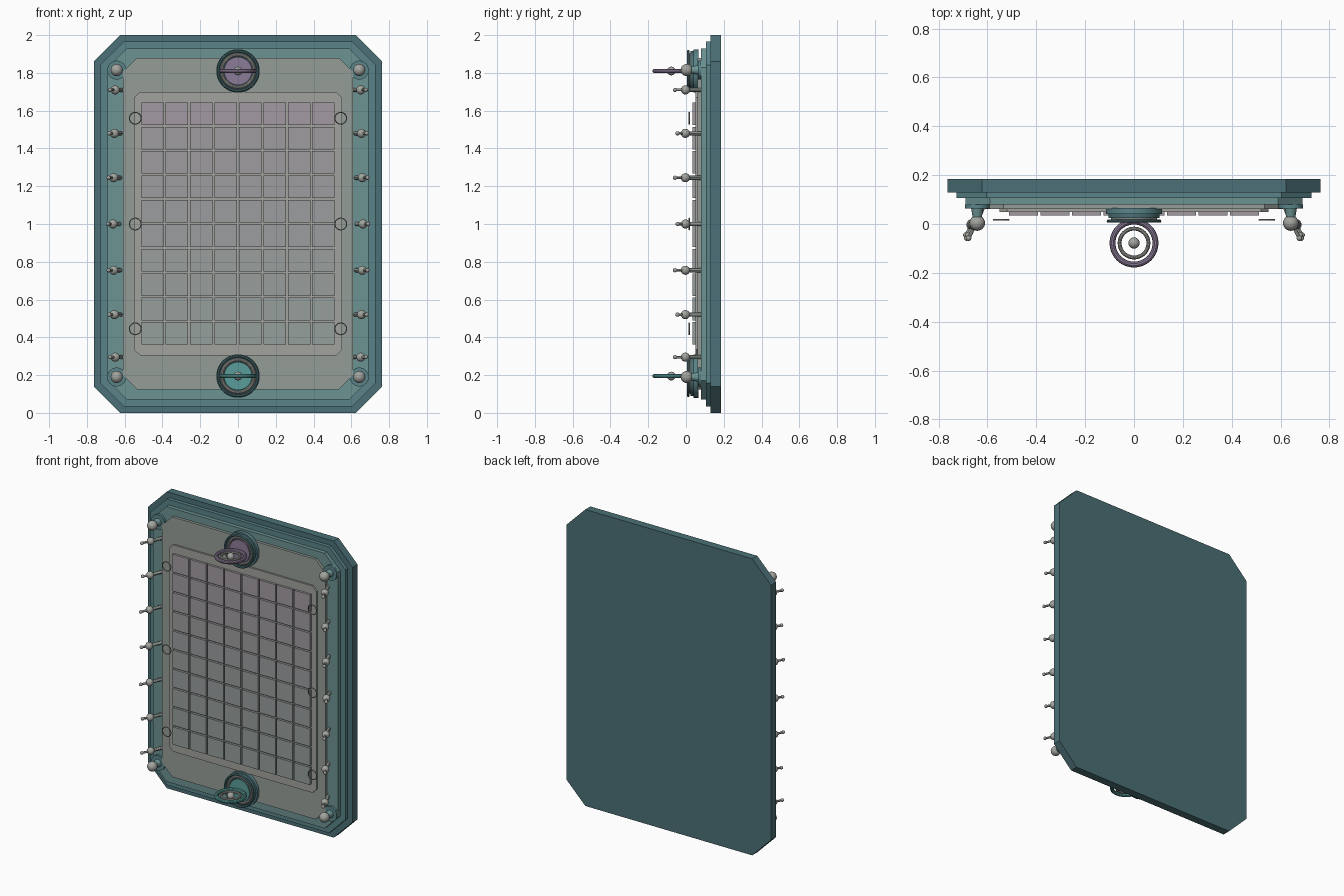
import bpy, bmesh, math
from mathutils import Vector

if "Cube" in bpy.data.objects:
    bpy.data.objects.remove(bpy.data.objects["Cube"])


def mat(name, c):
    m = bpy.data.materials.new(name)
    m.diffuse_color = (*c, 1)
    m.use_nodes = True
    m.node_tree.nodes["Principled BSDF"].inputs["Base Color"].default_value = m.diffuse_color
    return m


TEAL = mat("dark_teal", (0.07, 0.16, 0.18))
TEAL2 = mat("mid_teal", (0.10, 0.23, 0.25))
TEAL3 = mat("light_teal", (0.15, 0.29, 0.29))
STONE = mat("grey_green", (0.30, 0.34, 0.31))
PALE = mat("pale_grey", (0.36, 0.37, 0.34))
PURPLE = mat("purple", (0.26, 0.20, 0.31))
AQUA = mat("aqua", (0.10, 0.34, 0.32))


def finish(name, bm, m, smooth=False):
    bmesh.ops.recalc_face_normals(bm, faces=bm.faces)
    me = bpy.data.meshes.new(name)
    bm.to_mesh(me)
    bm.free()
    ob = bpy.data.objects.new(name, me)
    bpy.context.collection.objects.link(ob)
    me.materials.append(m)
    if smooth:
        bpy.context.view_layer.objects.active = ob
        bpy.ops.object.select_all(action='DESELECT')
        ob.select_set(True)
        bpy.ops.object.shade_smooth_by_angle()
    return ob


def plate(name, hx, z0, z1, c, y0, y1, m):
    """Board with clipped corners, extruded from y0 to y1."""
    pts = [(-hx + c, z0), (hx - c, z0), (hx, z0 + c), (hx, z1 - c),
           (hx - c, z1), (-hx + c, z1), (-hx, z1 - c), (-hx, z0 + c)]
    bm = bmesh.new()
    f = bm.faces.new([bm.verts.new((x, y0, z)) for x, z in pts])
    ext = bmesh.ops.extrude_face_region(bm, geom=[f])
    vs = [v for v in ext["geom"] if isinstance(v, bmesh.types.BMVert)]
    bmesh.ops.translate(bm, verts=vs, vec=(0, y1 - y0, 0))
    return finish(name, bm, m)


def rod(name, a, b, r, m, r2=None, n=24):
    a, b = Vector(a), Vector(b)
    bm = bmesh.new()
    bmesh.ops.create_cone(bm, cap_ends=True, segments=n, radius1=r,
                          radius2=r if r2 is None else r2, depth=(b - a).length)
    rot = (b - a).to_track_quat('Z', 'Y').to_matrix()
    bmesh.ops.rotate(bm, verts=bm.verts, matrix=rot)
    bmesh.ops.translate(bm, verts=bm.verts, vec=(a + b) / 2)
    return finish(name, bm, m, True)


def ball(name, p, r, m):
    bm = bmesh.new()
    bmesh.ops.create_uvsphere(bm, u_segments=20, v_segments=12, radius=r)
    bmesh.ops.translate(bm, verts=bm.verts, vec=p)
    return finish(name, bm, m, True)


def ring(name, p, major, minor, m, upright=True):
    bpy.ops.mesh.primitive_torus_add(
        location=p, rotation=(math.pi / 2 if upright else 0, 0, 0),
        major_radius=major, minor_radius=minor, major_segments=48, minor_segments=10)
    ob = bpy.context.object
    ob.name = name
    ob.data.materials.append(m)
    bpy.ops.object.shade_smooth_by_angle()
    return ob


# Stepped backing boards
plate("back_board", 0.763, 0.0, 2.0, 0.14, 0.13, 0.184, TEAL)
plate("second_step", 0.727, 0.035, 1.965, 0.122, 0.106, 0.13, TEAL2)
plate("third_step", 0.69, 0.072, 1.928, 0.10, 0.08, 0.106, TEAL3)
plate("face_board", 0.61, 0.125, 1.88, 0.075, 0.062, 0.08, STONE)
plate("tile_bed", 0.55, 0.305, 1.70, 0.03, 0.05, 0.062, PALE)

# Tile grid, fading from aqua grey at the bottom to purple grey at the top
COLS, ROWS, PITCH, GAP = 8, 10, 0.1293, 0.01
for r in range(ROWS):
    t = r / (ROWS - 1)
    tone = mat("tile_tone", (0.30 + 0.06 * t, 0.35 - 0.02 * t, 0.33 + 0.03 * t))
    bm = bmesh.new()
    for c in range(COLS):
        cube = bmesh.ops.create_cube(bm, size=1)["verts"]
        bmesh.ops.scale(bm, verts=cube, vec=(PITCH - GAP, 0.015, PITCH - GAP))
        bmesh.ops.translate(bm, verts=cube, vec=((c - (COLS - 1) / 2) * PITCH, 0.0425,
                                                 1.0025 + (r - (ROWS - 1) / 2) * PITCH))
    finish("tile_row", bm, tone)

# Dials at top and bottom, each with a flat wheel standing out in front
for z, colour, end in ((1.81, PURPLE, "top"), (0.195, AQUA, "bottom")):
    rod(end + "_dial_base", (0, 0.065, z), (0, 0.04, z), 0.115, TEAL2, n=48)
    rod(end + "_dial_body", (0, 0.04, z), (0, 0.024, z), 0.105, TEAL, n=48)
    ring(end + "_dial_rim", (0, 0.012, z), 0.105, 0.007, TEAL2)
    ring(end + "_dial_bezel", (0, 0.024, z), 0.086, 0.009, PALE)
    rod(end + "_dial_face", (0, 0.03, z), (0, 0.016, z), 0.074, colour, n=48)
    ring(end + "_wheel", (0, -0.078, z), 0.088, 0.012, colour, False)
    ring(end + "_inner_wheel", (0, -0.078, z), 0.059, 0.008, PALE, False)
    ball(end + "_wheel_hub", (0, -0.078, z), 0.023, PALE)

for s, side in ((-1, "left"), (1, "right")):
    # Small loops along the tile bed
    for z in (0.445, 1.0, 1.56):
        ring(side + "_loop", (s * 0.544, 0.017, z), 0.031, 0.003, STONE)
    # Corner knobs
    for z in (0.19, 1.815):
        x = s * 0.642
        rod(side + "_corner_flange", (x, 0.08, z), (x, 0.064, z), 0.05, TEAL2, n=32)
        rod(side + "_corner_neck", (x, 0.064, z), (x, 0.01, z), 0.025, TEAL3, 0.016)
        ball(side + "_corner_ball", (x, 0.004, z), 0.032, PALE)
    # Splayed pegs, alternately long and short
    for i, z in enumerate((0.295, 0.52, 0.755, 1.0, 1.245, 1.48, 1.71)):
        bow = 0.012 * (1 - abs(i - 3) / 3)
        tip_y = -0.045 if i % 2 else -0.058
        root = (s * (0.616 + bow), 0.08, z)
        mid = (s * (0.65 + bow), -0.003, z)
        tip = (s * (0.677 + bow), tip_y, z)
        rod(side + "_peg_stem", root, mid, 0.011, STONE, n=12)
        rod(side + "_peg_arm", mid, tip, 0.007, STONE, n=12)
        ball(side + "_peg_joint", mid, 0.024, PALE)
        ball(side + "_peg_tip", tip, 0.011, PALE)
